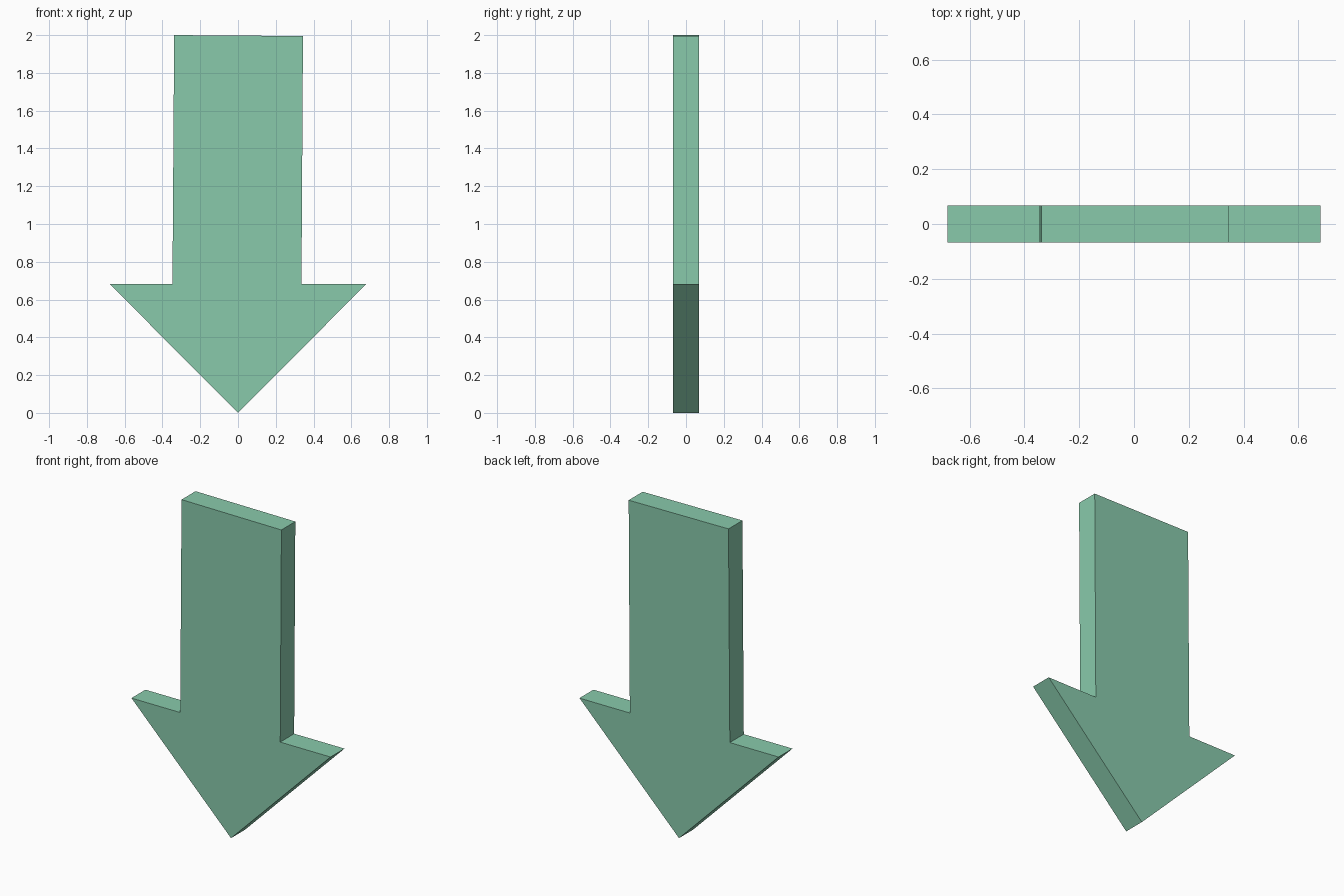
import bpy, bmesh

if "Cube" in bpy.data.objects:
    bpy.data.objects.remove(bpy.data.objects["Cube"])

HALF_DEPTH = 0.068

# Arrow outline in x, z: tip, head corners, slightly leaning shaft
PROFILE = [(0, 0), (0.68, 0.683), (0.336, 0.683), (0.344, 1.995),
           (-0.338, 2.0), (-0.347, 0.683), (-0.68, 0.683)]

# Front face, extruded straight back into a flat slab
bm = bmesh.new()
face = bm.faces.new([bm.verts.new((x, -HALF_DEPTH, z)) for x, z in PROFILE])
result = bmesh.ops.extrude_face_region(bm, geom=[face], use_keep_orig=True)
back = [v for v in result["geom"] if isinstance(v, bmesh.types.BMVert)]
bmesh.ops.translate(bm, verts=back, vec=(0, 2 * HALF_DEPTH, 0))
bmesh.ops.recalc_face_normals(bm, faces=bm.faces)

mesh = bpy.data.meshes.new("down_arrow")
bm.to_mesh(mesh)
bm.free()
arrow = bpy.data.objects.new("down_arrow", mesh)
bpy.context.collection.objects.link(arrow)

# Green surface
green = bpy.data.materials.new("green")
green.diffuse_color = (0.25, 0.59, 0.41, 1)
green.use_nodes = True
green.node_tree.nodes["Principled BSDF"].inputs["Base Color"].default_value = green.diffuse_color
mesh.materials.append(green)
